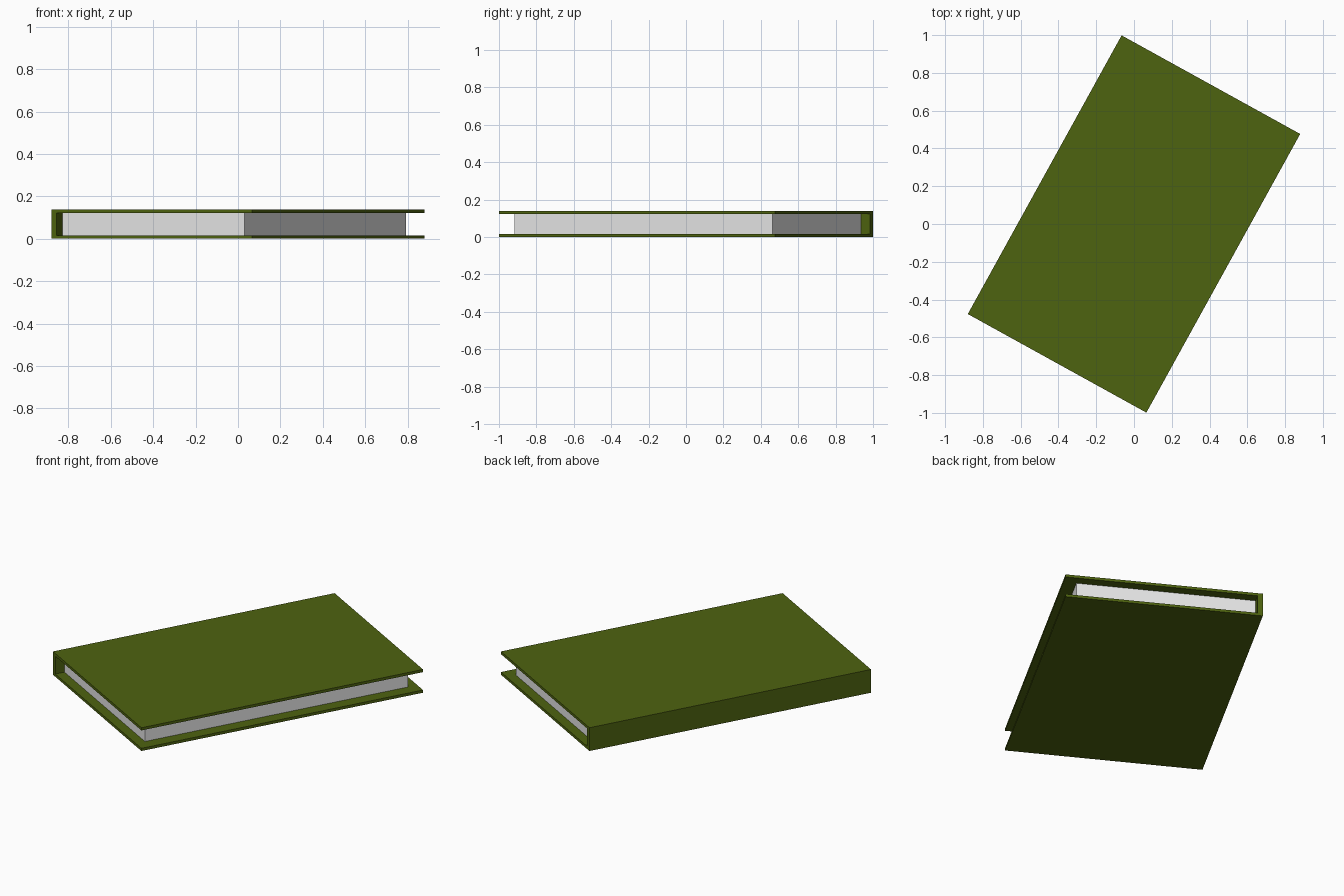
import bpy
import math
from mathutils import Matrix

cube = bpy.data.objects.get("Cube")
if cube:
    bpy.data.objects.remove(cube)


def make_material(name, color):
    mat = bpy.data.materials.new(name)
    mat.use_nodes = True
    mat.diffuse_color = color
    mat.node_tree.nodes["Principled BSDF"].inputs["Base Color"].default_value = color
    return mat


green = make_material("olive green cover", (0.076, 0.125, 0.005, 1))
white = make_material("white paper", (0.8, 0.8, 0.8, 1))

# Book dimensions, with the book lying turned on the ground
WIDTH, LENGTH, HEIGHT = 1.08, 1.685, 0.138
BOARD, SPINE = 0.016, 0.028
TURN = Matrix.Rotation(math.radians(-28.9), 4, "Z")


def box(name, x_range, length, z_range, mat):
    """Flat-sided box, centred along the length of the book."""
    (x0, x1), (z0, z1) = x_range, z_range
    bpy.ops.mesh.primitive_cube_add(size=1)
    obj = bpy.context.object
    obj.name = name
    place = Matrix.Translation(((x0 + x1) / 2, 0, (z0 + z1) / 2))
    obj.data.transform(place @ Matrix.Diagonal((x1 - x0, length, z1 - z0, 1)))
    obj.matrix_world = TURN
    obj.data.materials.append(mat)
    return obj


left, right = -WIDTH / 2, WIDTH / 2
inner = left + SPINE

# Cover boards and spine
box("bottom_cover", (inner, right), LENGTH, (0, BOARD), green)
box("top_cover", (inner, right), LENGTH, (HEIGHT - BOARD, HEIGHT), green)
box("spine", (left, inner), LENGTH, (0, HEIGHT), green)

# Page block, set back from the cover edges
box("pages", (inner, right - 0.07), LENGTH - 0.11, (BOARD, HEIGHT - BOARD), white)
